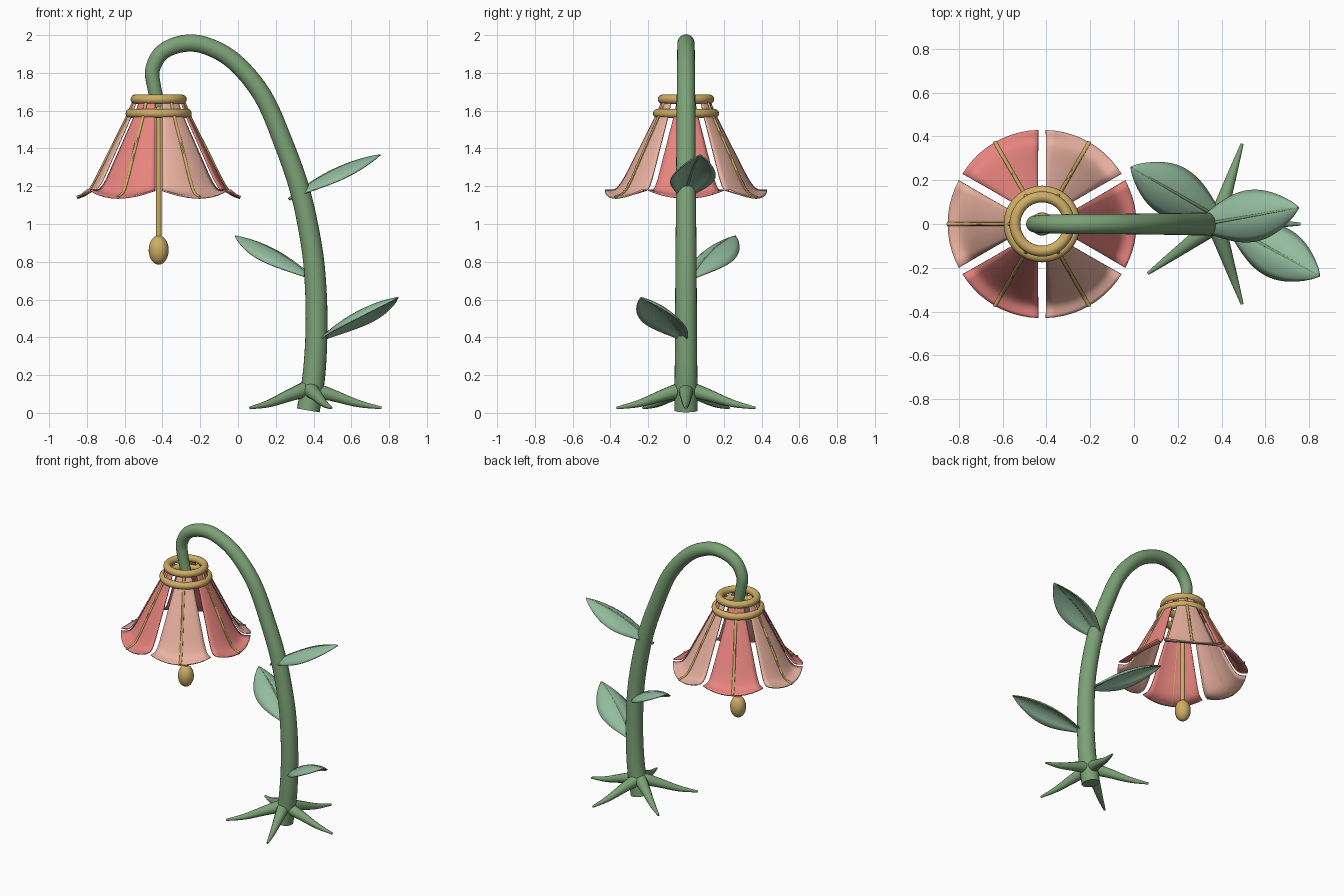
import bpy, bmesh
from math import sin, cos, pi, radians, asin
from mathutils import Vector

if "Cube" in bpy.data.objects:
    bpy.data.objects.remove(bpy.data.objects["Cube"])


def material(name, rgb):
    m = bpy.data.materials.new(name)
    m.diffuse_color = (*rgb, 1)
    m.use_nodes = True
    m.node_tree.nodes["Principled BSDF"].inputs["Base Color"].default_value = m.diffuse_color
    return m


GREEN = material("stem_green", (0.20, 0.36, 0.18))
LEAF = material("leaf_green", (0.29, 0.50, 0.34))
BRASS = material("brass", (0.62, 0.42, 0.13))
SALMON = material("salmon", (0.80, 0.23, 0.21))
BLUSH = material("blush", (0.83, 0.45, 0.36))
CX = -0.42  # axis of the flower


def finish(bm, name, mat, angle=45):
    bmesh.ops.recalc_face_normals(bm, faces=bm.faces)
    me = bpy.data.meshes.new(name)
    bm.to_mesh(me)
    bm.free()
    ob = bpy.data.objects.new(name, me)
    bpy.context.collection.objects.link(ob)
    me.materials.append(mat)
    bpy.ops.object.select_all(action='DESELECT')
    ob.select_set(True)
    bpy.context.view_layer.objects.active = ob
    bpy.ops.object.shade_smooth_by_angle(angle=radians(angle))
    return ob


def spline(keys, steps):
    """Catmull-Rom through tuples of any length."""
    k = [Vector(p) for p in keys]
    k = [2 * k[0] - k[1]] + k + [2 * k[-1] - k[-2]]
    out = []
    for i in range(1, len(k) - 2):
        a, b, c, d = k[i - 1:i + 3]
        for j in range(steps):
            t = j / steps
            out.append(0.5 * (2 * b + (c - a) * t + (2 * a - 5 * b + 4 * c - d) * t * t
                              + (3 * b - a - 3 * c + d) * t ** 3))
    return out + [k[-2]]


def tube(name, pts, radii, mat, sides=16):
    bm = bmesh.new()
    pts = [Vector(p) for p in pts]
    normal, rings = None, []
    for i, p in enumerate(pts):
        d = (pts[min(i + 1, len(pts) - 1)] - pts[max(i - 1, 0)]).normalized()
        if normal is None:
            normal = d.orthogonal()
        normal = (normal - d * normal.dot(d)).normalized()
        side = d.cross(normal)
        rings.append([bm.verts.new(p + radii[i] * (normal * cos(a) + side * sin(a)))
                      for a in (2 * pi * j / sides for j in range(sides))])
    for r0, r1 in zip(rings, rings[1:]):
        for j in range(sides):
            n = (j + 1) % sides
            bm.faces.new((r0[j], r0[n], r1[n], r1[j]))
    bm.faces.new(rings[0])
    bm.faces.new(rings[-1])
    return finish(bm, name, mat)


def sheet(name, f, nu, nv, mat, thick):
    """Thin surface from f(t in 0..1, s in -1..1)."""
    bm = bmesh.new()
    g = [[bm.verts.new(f(i / nu, 2 * j / nv - 1)) for j in range(nv + 1)] for i in range(nu + 1)]
    for i in range(nu):
        for j in range(nv):
            bm.faces.new((g[i][j], g[i + 1][j], g[i + 1][j + 1], g[i][j + 1]))
    ob = finish(bm, name, mat)
    mod = ob.modifiers.new("thickness", 'SOLIDIFY')
    mod.thickness = thick
    mod.offset = 0
    return ob


# arching stem: x, z, radius
stem = spline([(.372, .013, .061), (.402, .2, .06), (.415, .42, .058), (.412, .65, .057),
               (.39, .88, .055), (.33, 1.17, .053), (.24, 1.43, .051), (.13, 1.68, .049),
               (-.02, 1.86, .047), (-.17, 1.944, .046), (-.29, 1.955, .045), (-.40, 1.91, .042),
               (-.452, 1.82, .039), (-.445, 1.73, .037), (-.42, 1.62, .035)], 6)
tube("stem", [(p[0], 0, p[1]) for p in stem], [p[2] for p in stem], GREEN, 24)

# five spreading roots
root = spline([(0, .13, .045), (.12, .095, .033), (.26, .05, .02), (.385, .026, .007)], 5)
for i in range(5):
    a = 2 * pi * i / 5
    tube(f"root_{i + 1}", [(.375 + p[0] * cos(a), p[0] * sin(a), p[1]) for p in root],
         [p[2] for p in root], GREEN, 12)


# leaves, each with a midrib
def leaf(n, base, angle):
    c, s_ = cos(radians(angle)), sin(radians(angle))
    b = Vector(base)

    def mid(t, across=0, drop=0):
        r, z = .49 * t, .235 * t + .16 * t * (1 - t)
        return b + Vector((r * c - across * s_, r * s_ + across * c, z - drop))

    def blade(t, s):
        t = .06 + .94 * t
        w = max(sin(pi * min(t, 1) ** 1.15), 0) ** .85
        return mid(t, s * (.002 + .115 * w), .06 * s * s * w)

    sheet(f"leaf_{n}", blade, 18, 8, LEAF, .007)
    ts = [i / 14 for i in range(15)]
    tube(f"leaf_rib_{n}", [mid(t) for t in ts], [.009 - .005 * t for t in ts], GREEN, 8)


leaf(1, (.42, 0, .375), -29)
leaf(2, (.41, .015, .70), 150)
leaf(3, (.27, -.01, 1.13), 10)

# bell of six petals with ribs: radius, z
PROFILE = spline([(.125, 1.655), (.165, 1.56), (.225, 1.44), (.285, 1.32), (.335, 1.22),
                  (.375, 1.163), (.43, 1.138)], 4)
N = len(PROFILE) - 1
for i in range(6):
    a0 = radians(60 * i)

    def petal(t, s):
        r, z = PROFILE[round(t * N)]
        a = a0 + s * (pi / 6 - asin(.018 / r))
        return Vector((CX + r * cos(a), r * sin(a), z + .042 * s * s * t ** 4))

    sheet(f"petal_{i + 1}", petal, N, 10, BLUSH if i % 2 else SALMON, .008)
    tube(f"petal_rib_{i + 1}", [(CX + (p[0] + .003) * cos(a0), (p[0] + .003) * sin(a0), p[1] + .002)
                                for p in PROFILE], [.009] * (N + 1), BRASS, 8)

# two collar rings
for name, z, R in (("upper_collar", 1.66, .124), ("lower_collar", 1.585, .15)):
    bpy.ops.mesh.primitive_torus_add(location=(CX, 0, z), major_radius=R, minor_radius=.025,
                                     major_segments=48, minor_segments=14)
    ob = bpy.context.object
    ob.name = name
    ob.data.materials.append(BRASS)
    bpy.ops.object.shade_smooth_by_angle(angle=radians(45))

# hanging pistil rod and bulb
tube("pistil_rod", [(CX, 0, 1.66), (CX, 0, .9)], [.015, .015], BRASS, 12)
bm = bmesh.new()
bmesh.ops.create_uvsphere(bm, u_segments=24, v_segments=14, radius=1)
bulb = finish(bm, "pistil_bulb", BRASS)
bulb.location = (CX, 0, .862)
bulb.scale = (.053, .053, .077)
